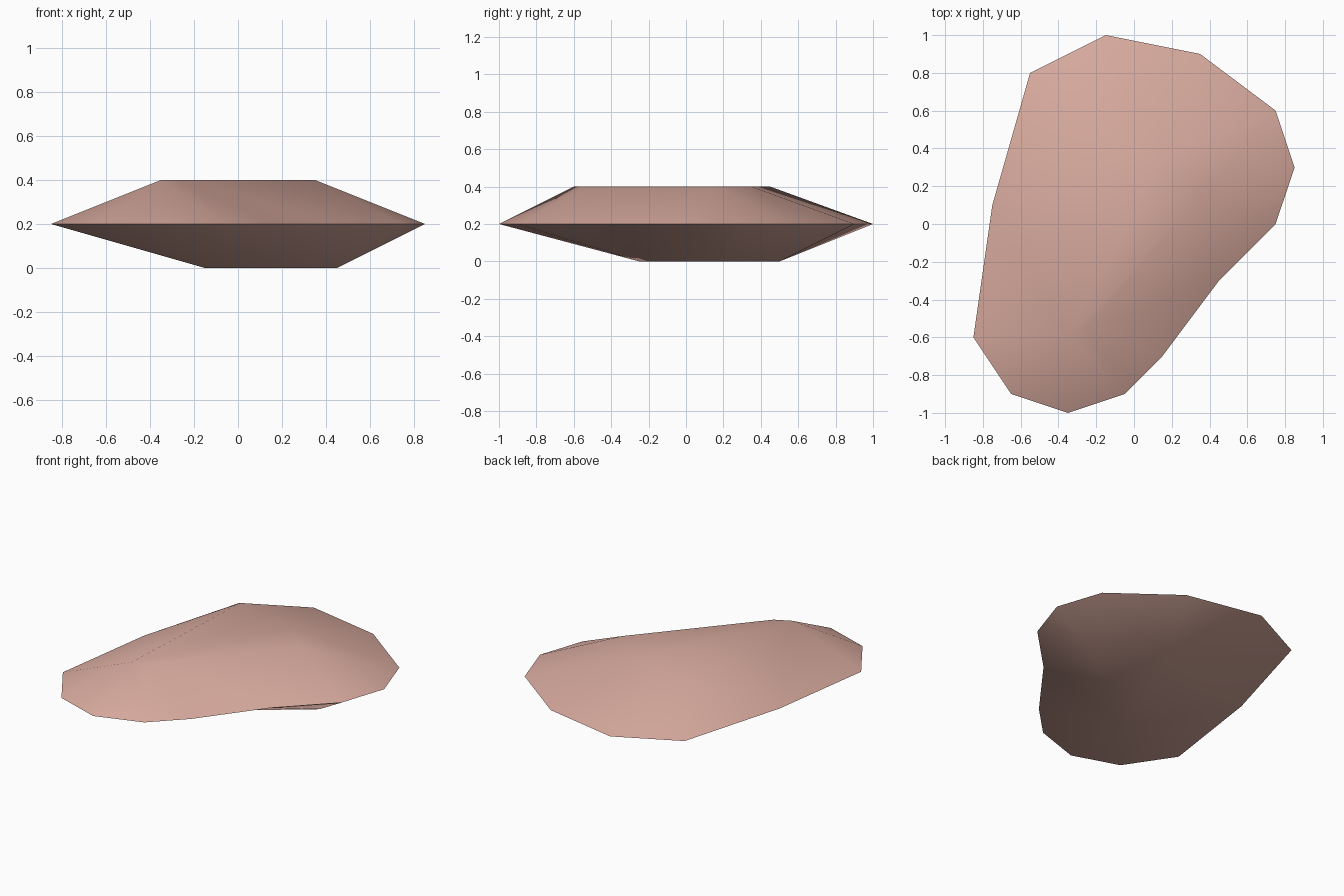
import bpy, bmesh

cube = bpy.data.objects.get("Cube")
if cube:
    bpy.data.objects.remove(cube, do_unlink=True)

# Clockwise outlines of the stone: flat top, widest rim, flat underside
TOP = [(-.3, .45), (.15, .35), (.35, .15), (-.25, -.55), (-.35, -.6)]
RIM = [(-.15, 1), (.35, .9), (.75, .6), (.85, .3), (.75, 0), (.45, -.3), (.15, -.7),
       (-.05, -.9), (-.35, -1), (-.65, -.9), (-.85, -.6), (-.75, .1), (-.55, .8)]
BASE = [(.15, .5), (.45, .2), (-.15, -.25)]

bm = bmesh.new()


def ring(points, z):
    return [bm.verts.new((x, y, z)) for x, y in points]


def stitch(inner, outer):
    """Join two rings with triangles, always taking the shorter diagonal."""
    i = j = 0
    n, m = len(inner), len(outer)
    while i < n or j < m:
        a, b = inner[i % n], outer[j % m]
        a2, b2 = inner[(i + 1) % n], outer[(j + 1) % m]
        step_outer = i == n or (j < m and (a.co - b2.co).length <= (a2.co - b.co).length)
        if step_outer:
            bm.faces.new((a, b, b2))
            j += 1
        else:
            bm.faces.new((a, b, a2))
            i += 1


top, rim, base = ring(TOP, .4), ring(RIM, .2), ring(BASE, 0)
bm.faces.new(top)
bm.faces.new(base)
stitch(top, rim)
stitch(base, rim)
bmesh.ops.recalc_face_normals(bm, faces=bm.faces)

# Smooth surfaces meeting at a sharp rim
for face in bm.faces:
    face.smooth = True
for k, vert in enumerate(rim):
    bm.edges.get((vert, rim[k - 1])).smooth = False

mesh = bpy.data.meshes.new("flat_stone")
bm.to_mesh(mesh)
bm.free()
stone = bpy.data.objects.new("flat_stone", mesh)
bpy.context.collection.objects.link(stone)

# Dusty pink colour
mat = bpy.data.materials.new("dusty_pink")
mat.use_nodes = True
colour = (.68, .4, .34, 1)
mat.diffuse_color = colour
mat.node_tree.nodes["Principled BSDF"].inputs["Base Color"].default_value = colour
mesh.materials.append(mat)
